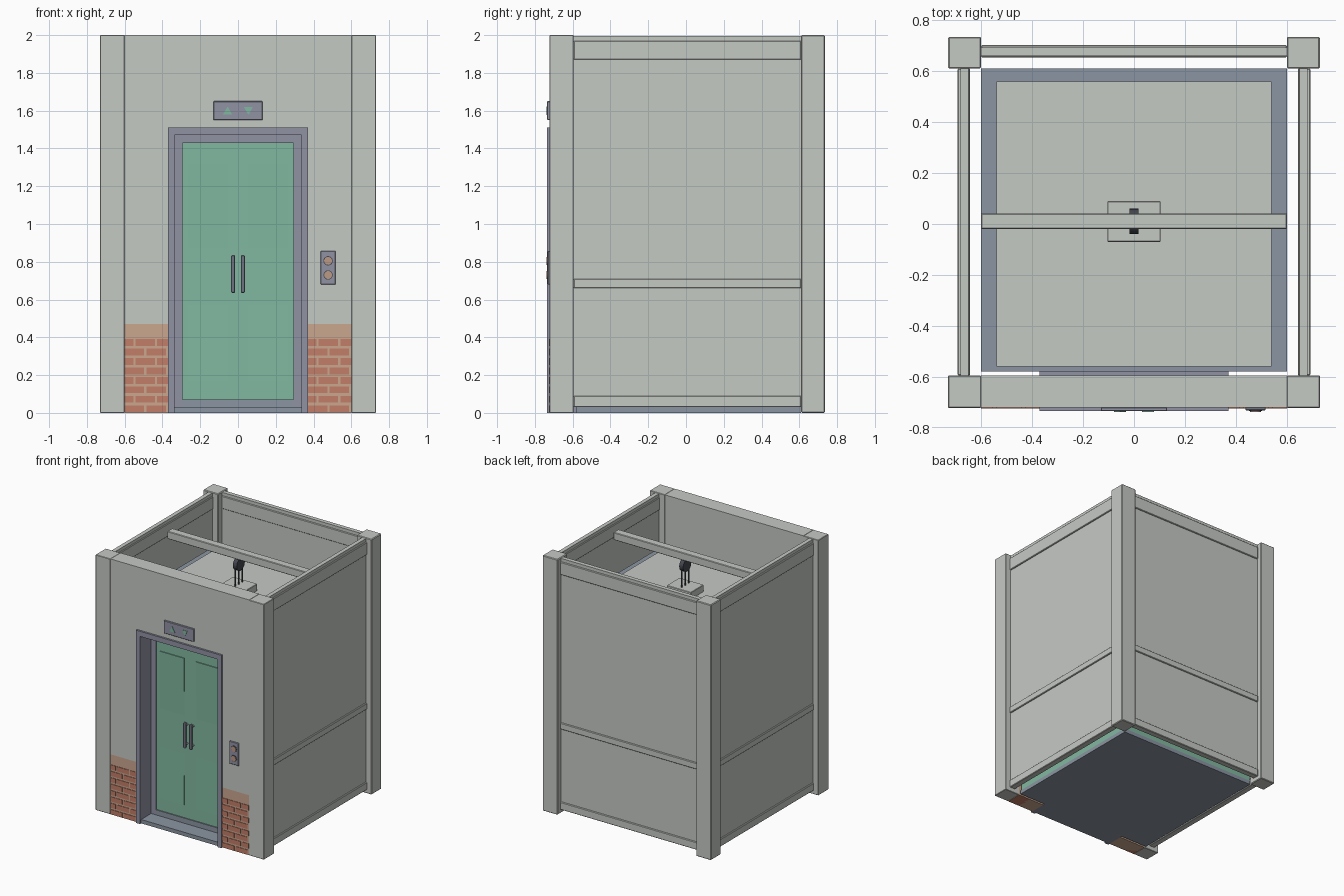
import bpy
import bmesh
import math
from mathutils import Matrix, Vector

cube = bpy.data.objects.get("Cube")
if cube:
    bpy.data.objects.remove(cube, do_unlink=True)


def material(name, r, g, b):
    m = bpy.data.materials.new(name)
    m.use_nodes = True
    m.diffuse_color = (r, g, b, 1)
    node = next(n for n in m.node_tree.nodes if n.type == 'BSDF_PRINCIPLED')
    node.inputs["Base Color"].default_value = (r, g, b, 1)
    node.inputs["Roughness"].default_value = 0.7
    return m


GREY = material("pale grey", 0.56, 0.585, 0.55)
GREEN = material("door green", 0.22, 0.48, 0.35)
FRAME = material("frame violet grey", 0.28, 0.29, 0.37)
SLATE = material("slate blue", 0.26, 0.30, 0.36)
TAN = material("mortar tan", 0.60, 0.39, 0.275)
BRICK = material("brick red", 0.54, 0.205, 0.135)
DARK = material("dark metal", 0.06, 0.065, 0.08)
BUTTON = material("button copper", 0.50, 0.32, 0.24)


def finish(bm, name, mat):
    bmesh.ops.recalc_face_normals(bm, faces=bm.faces)
    mesh = bpy.data.meshes.new(name)
    bm.to_mesh(mesh)
    bm.free()
    mesh.materials.append(mat)
    ob = bpy.data.objects.new(name, mesh)
    bpy.context.collection.objects.link(ob)
    return ob


def add_box(bm, x, y, z):
    size = [b - a for a, b in (x, y, z)]
    mid = [(a + b) / 2 for a, b in (x, y, z)]
    bmesh.ops.create_cube(bm, size=1, matrix=Matrix.Translation(mid) @ Matrix.Diagonal((*size, 1)))


def box(name, mat, x, y, z, bevel=0):
    bm = bmesh.new()
    add_box(bm, x, y, z)
    if bevel:
        bmesh.ops.bevel(bm, geom=bm.edges[:], offset=bevel, segments=1, affect='EDGES')
    return finish(bm, name, mat)


def sides(name, mat, x, y, z, bevel=0):
    box("left_" + name, mat, x, y, z, bevel)
    box("right_" + name, mat, (-x[1], -x[0]), y, z, bevel)


def cylinder(name, mat, center, radius, depth, axis, segments=20):
    bm = bmesh.new()
    turn = Vector((0, 0, 1)).rotation_difference(Vector(axis)).to_matrix().to_4x4()
    bmesh.ops.create_cone(bm, cap_ends=True, segments=segments, radius1=radius, radius2=radius,
                          depth=depth, matrix=Matrix.Translation(center) @ turn)
    for f in bm.faces:
        f.smooth = len(f.verts) == 4
    return finish(bm, name, mat)


def prism(name, mat, points, offset):
    bm = bmesh.new()
    face = bm.faces.new([bm.verts.new(p) for p in points])
    ext = bmesh.ops.extrude_face_region(bm, geom=[face])
    moved = [v for v in ext["geom"] if isinstance(v, bmesh.types.BMVert)]
    bmesh.ops.translate(bm, verts=moved, vec=offset)
    return finish(bm, name, mat)


# Corner posts
sides("back_post", GREY, (0.6, 0.73), (0.61, 0.735), (0, 2), 0.005)
sides("front_post", GREY, (0.6, 0.73), (-0.722, -0.595), (0, 2), 0.003)

# Front wall around the doorway, with a brick base on both sides
WALL = (-0.72, -0.595)
box("front_wall_top", GREY, (-0.6, 0.6), WALL, (1.51, 2))
sides("front_wall_side", GREY, (0.37, 0.6), WALL, (0.47, 1.51))
sides("brick_base", TAN, (0.37, 0.6), WALL, (0, 0.47))
sides("brick_base_underside", BRICK, (0.372, 0.598), (-0.718, -0.597), (0, 0.004))

bm = bmesh.new()
ROWS, PITCH, LENGTH, GAP = 8, 0.05, 0.115, 0.012
for lo, hi in ((-0.6, -0.37), (0.37, 0.6)):
    for row in range(ROWS):
        x = lo - (row % 2) * LENGTH / 2
        while x < hi:
            a, b = max(x, lo), min(x + LENGTH - GAP, hi)
            if b - a > 0.01:
                add_box(bm, (a, b), (-0.724, -0.719), (row * PITCH + 0.004, (row + 1) * PITCH - 0.01))
            x += LENGTH
finish(bm, "brick_courses", BRICK)

# Side and back shaft panels with their rails
SPAN = (-0.595, 0.61)
sides("side_panel", GREY, (0.65, 0.682), SPAN, (0.04, 1.995))
box("back_panel", GREY, (-0.6, 0.6), (0.66, 0.693), (0.04, 1.995))
for label, z in (("bottom", (0.03, 0.09)), ("middle", (0.66, 0.71)), ("top", (1.87, 1.97))):
    sides(label + "_side_rail", GREY, (0.643, 0.692), SPAN, z, 0.004)
    box(label + "_back_rail", GREY, (-0.6, 0.6), (0.653, 0.702), z, 0.004)

# Outer door frame and sill
sides("frame_jamb", FRAME, (0.335, 0.37), (-0.735, -0.595), (0, 1.51))
box("frame_lintel", FRAME, (-0.335, 0.335), (-0.735, -0.595), (1.47, 1.51))
box("door_sill", SLATE, (-0.335, 0.335), (-0.72, -0.58), (0, 0.03))

# Lift car
box("car_floor", SLATE, (-0.6, 0.6), (-0.58, 0.61), (0, 0.03))
box("car_walls", GREEN, (-0.597, 0.597), (-0.575, 0.607), (0.03, 1.57))
box("car_roof_rim", SLATE, (-0.6, 0.6), (-0.58, 0.61), (1.57, 1.61))
box("car_roof", GREY, (-0.54, 0.54), (-0.56, 0.56), (1.61, 1.63))

# Inner frame around the doors
INNER = (-0.596, -0.575)
sides("inner_jamb", FRAME, (0.295, 0.37), INNER, (0, 1.51))
box("inner_lintel", FRAME, (-0.295, 0.295), INNER, (1.43, 1.51))
box("threshold", SLATE, (-0.295, 0.295), INNER, (0, 0.07))

# Sliding doors with tapered raised panels and handles
FACE = -0.588
sides("door", GREEN, (0.001, 0.295), (FACE, -0.575), (0.07, 1.43))
for s, side in ((1, "left"), (-1, "right")):
    for label, thick, thin in (("upper", 1.32, 0.87), ("lower", 0.17, 0.57)):
        prism(f"{side}_{label}_door_panel", GREEN,
              [(s * 0.052, FACE, thick), (s * 0.052, FACE - 0.007, thick), (s * 0.052, FACE, thin)],
              (s * 0.213, 0, 0))
    box(side + "_handle", FRAME, sorted((s * 0.015, s * 0.037)), (-0.63, -0.61), (0.635, 0.835), 0.005)
    for z in (0.66, 0.81):
        cylinder(side + "_handle_mount", FRAME, (s * 0.026, -0.6, z), 0.007, 0.03, (0, 1, 0), 10)

# Direction sign with up and down arrows
box("sign_plate", FRAME, (-0.13, 0.13), (-0.735, -0.72), (1.55, 1.65), 0.003)
for name, x, s in (("up_arrow", -0.055, 1), ("down_arrow", 0.055, -1)):
    prism(name, GREEN, [(x - 0.024, -0.734, 1.6 - s * 0.02), (x + 0.024, -0.734, 1.6 - s * 0.02),
                        (x, -0.734, 1.6 + s * 0.022)], (0, -0.004, 0))

# Call buttons
box("button_plate", FRAME, (0.437, 0.517), (-0.732, -0.72), (0.68, 0.857), 0.003)
for z in (0.73, 0.805):
    cylinder("button_ring", DARK, (0.477, -0.732, z), 0.025, 0.004, (0, 1, 0))
    cylinder("call_button", BUTTON, (0.477, -0.734, z), 0.021, 0.008, (0, 1, 0))

# Hoist: overhead beam, pulley, cables and anchor block
box("hoist_beam", GREY, (-0.6, 0.6), (-0.02, 0.042), (1.89, 1.95), 0.004)
box("cable_anchor", GREY, (-0.105, 0.105), (-0.07, 0.09), (1.63, 1.685), 0.003)
cylinder("pulley", DARK, (0, 0.01, 1.845), 0.05, 0.034, (1, 0, 0), 24)
for y in (-0.033, 0.01, 0.053):
    cylinder("cable", DARK, (0, y, 1.765), 0.006, 0.16, (0, 0, 1), 8)
